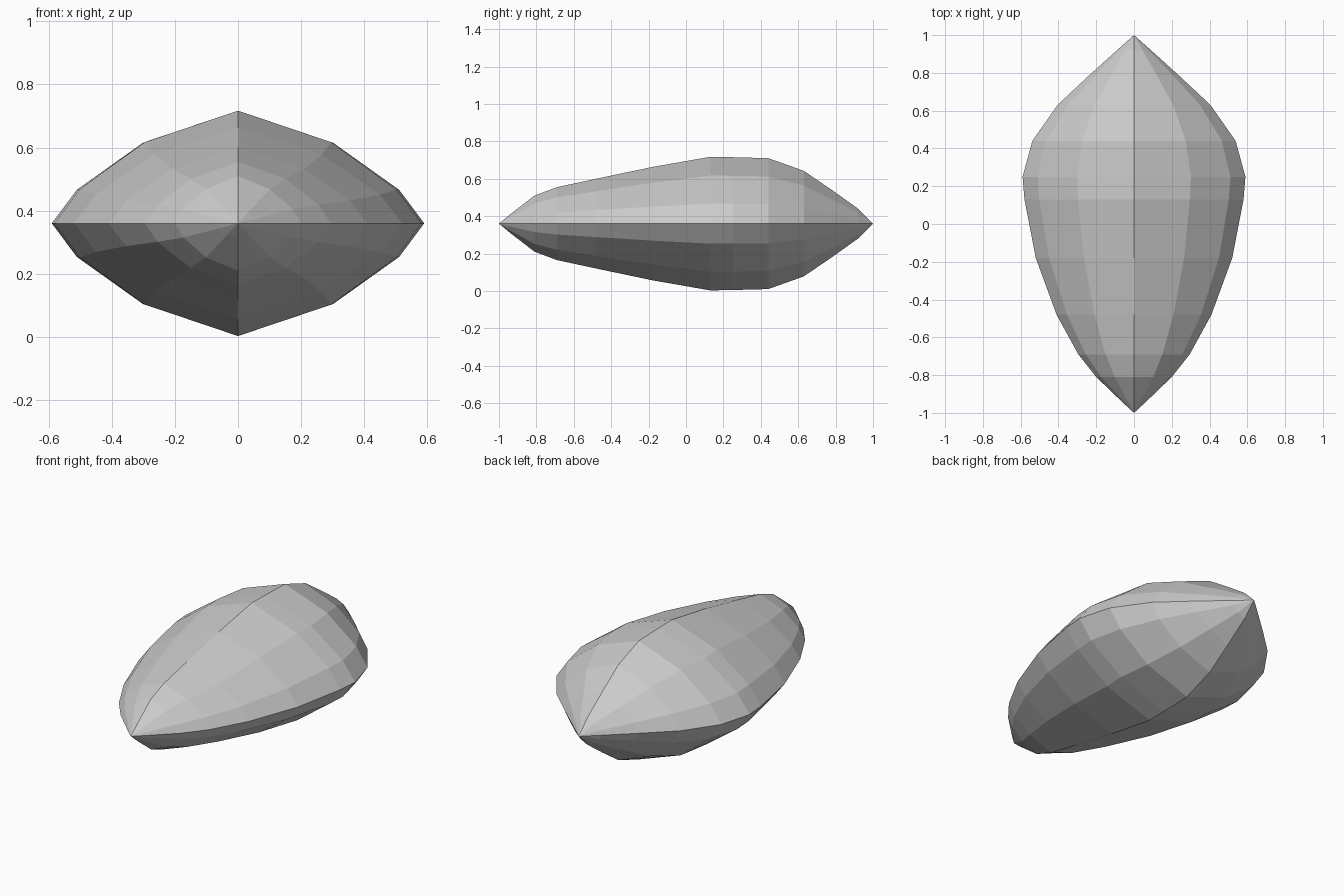
import bpy, bmesh

if "Cube" in bpy.data.objects:
    bpy.data.objects.remove(bpy.data.objects["Cube"])

MID = 0.36
# lengthwise stations: y, half width, half height
STATIONS = [
    (-0.94, 0.065, 0.050), (-0.81, 0.20, 0.150), (-0.69, 0.295, 0.195),
    (-0.48, 0.41, 0.240), (-0.18, 0.52, 0.303), (0.13, 0.58, 0.357),
    (0.25, 0.59, 0.355), (0.44, 0.538, 0.350), (0.63, 0.405, 0.282),
    (0.78, 0.245, 0.180), (0.92, 0.09, 0.080),
]
# 12-sided pointed-oval cross section, mirrored from one quarter
q = [(1, 0), (0.865, 0.30), (0.51, 0.72), (0, 1)]
half = q + [(-x, z) for x, z in q[-2::-1]]
section = half + [(x, -z) for x, z in half[-2:0:-1]]

# lofted body with a pointed tip at each end
bm = bmesh.new()
rings = [[bm.verts.new((x * w, y, MID + z * h)) for x, z in section]
         for y, w, h in STATIONS]
front = bm.verts.new((0, -1, MID))
back = bm.verts.new((0, 1, MID))
n = len(section)
for i in range(n):
    j = (i + 1) % n
    bm.faces.new((front, rings[0][i], rings[0][j]))
    bm.faces.new((back, rings[-1][j], rings[-1][i]))
    for a, b in zip(rings, rings[1:]):
        bm.faces.new((a[i], b[i], b[j], a[j]))
bmesh.ops.recalc_face_normals(bm, faces=bm.faces)

mesh = bpy.data.meshes.new("pointed_body")
bm.to_mesh(mesh)
bm.free()
body = bpy.data.objects.new("pointed_body", mesh)
bpy.context.collection.objects.link(body)
